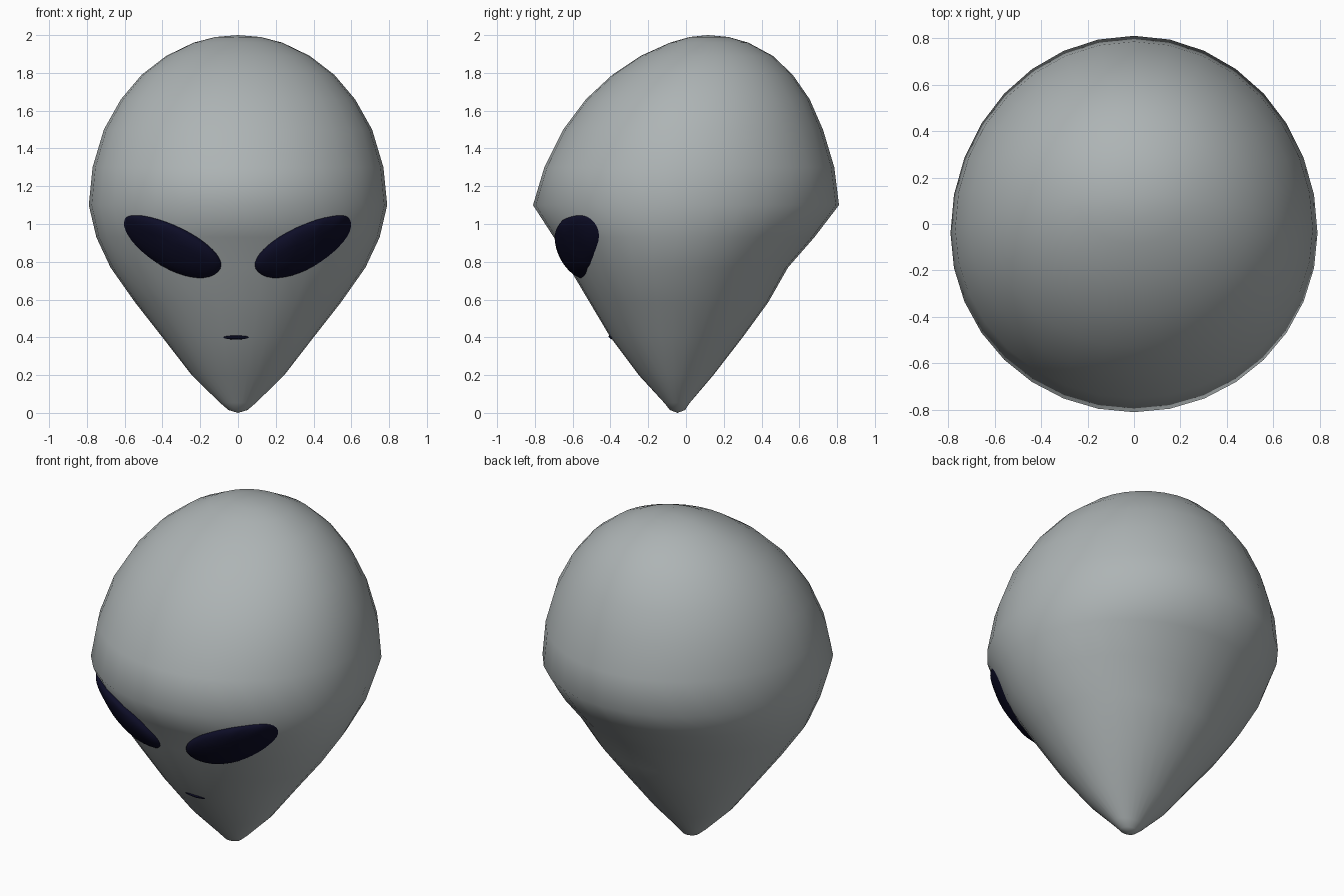
import bpy
import bmesh
from math import sin, cos, pi, radians, sqrt
from mathutils import Vector
from mathutils.bvhtree import BVHTree

cube = bpy.data.objects.get("Cube")
if cube:
    bpy.data.objects.remove(cube, do_unlink=True)


def make_material(name, color):
    mat = bpy.data.materials.new(name)
    mat.use_nodes = True
    mat.diffuse_color = color
    mat.node_tree.nodes["Principled BSDF"].inputs["Base Color"].default_value = color
    return mat


skin = make_material("grey skin", (0.42, 0.455, 0.46, 1))
dark = make_material("midnight blue", (0.004, 0.004, 0.02, 1))


def loft(name, start, rings, mat, end=None):
    """Skin a stack of closed rings, with a pole at the start and optionally at the end."""
    bm = bmesh.new()
    loops = [[bm.verts.new(p) for p in ring] for ring in rings]
    count = len(rings[0])
    first = bm.verts.new(start)
    last = bm.verts.new(end) if end else None
    for i in range(count):
        j = (i + 1) % count
        bm.faces.new((first, loops[0][j], loops[0][i]))
        for low, high in zip(loops, loops[1:]):
            bm.faces.new((low[i], low[j], high[j], high[i]))
        if last:
            bm.faces.new((loops[-1][i], loops[-1][j], last))
    if last:
        bmesh.ops.recalc_face_normals(bm, faces=bm.faces)
    elif sum((f.normal.y for f in bm.faces if not f.normal_update()), 0.0) > 0:
        bmesh.ops.reverse_faces(bm, faces=bm.faces)
    mesh = bpy.data.meshes.new(name)
    bm.to_mesh(mesh)
    bm.free()
    mesh.materials.append(mat)
    mesh.shade_smooth()
    obj = bpy.data.objects.new(name, mesh)
    bpy.context.collection.objects.link(obj)
    return obj


# Head: height, half width, front edge and back edge of each section
SECTIONS = [
    (.015, .05, -.085, -.005), (.053, .095, -.115, .02), (.2, .245, -.25, .145),
    (.4, .4, -.4, .3), (.585, .545, -.51, .435), (.77, .675, -.62, .54),
    (.93, .75, -.7, .68), (1.1, .79, -.81, .81), (1.3, .77, -.75, .785),
    (1.5, .71, -.65, .725), (1.66, .62, -.53, .655), (1.79, .51, -.39, .565),
    (1.89, .38, -.24, .46), (1.96, .235, -.085, .33), (1.99, .12, .02, .225),
]


def head_ring(z, half, front, back, count=32):
    # The widest point sits a little ahead of the middle
    mid = (front + back) / 2 - .05 * half
    ring = []
    for i in range(count):
        a = 2 * pi * i / count
        depth = back - mid if cos(a) > 0 else mid - front
        ring.append((half * sin(a), mid + depth * cos(a), z))
    return ring


head = loft("head", (0, -.045, 0), [head_ring(*s) for s in SECTIONS], skin, (0, .115, 2))
surface = BVHTree.FromPolygons([v.co for v in head.data.vertices],
                               [p.vertices[:] for p in head.data.polygons])


def dome(name, center, tilt, length, upper, lower, taper, bulge, sink, side=1):
    """Shallow dome that follows the front of the head."""
    def point(r, a):
        u = length * r * cos(a)
        v = (upper if sin(a) > 0 else lower) * r * sin(a) * (1 - taper * cos(a))
        x = side * (center[0] + u * cos(tilt) - v * sin(tilt))
        z = center[1] + u * sin(tilt) + v * cos(tilt)
        hit = surface.ray_cast(Vector((x, -3, z)), Vector((0, 1, 0)))[0]
        return (x, hit.y + sink - (bulge + sink) * sqrt(max(0, 1 - r * r)), z)

    steps, count = 10, 40
    rings = [[point(sin(pi / 2 * k / steps), 2 * pi * i / count) for i in range(count)]
             for k in range(1, steps + 1)]
    return loft(name, point(0, 0), rings, dark)


# Slanted eyes, one on each side
for label, side in (("left", 1), ("right", -1)):
    dome(label + "_eye", (.345, .895), radians(27.5), .287, .094, .132, .1, .06, .01, side)

# Small slit mouth
dome("mouth", (-.01, .4), 0, .07, .01, .012, 0, .008, .003)
